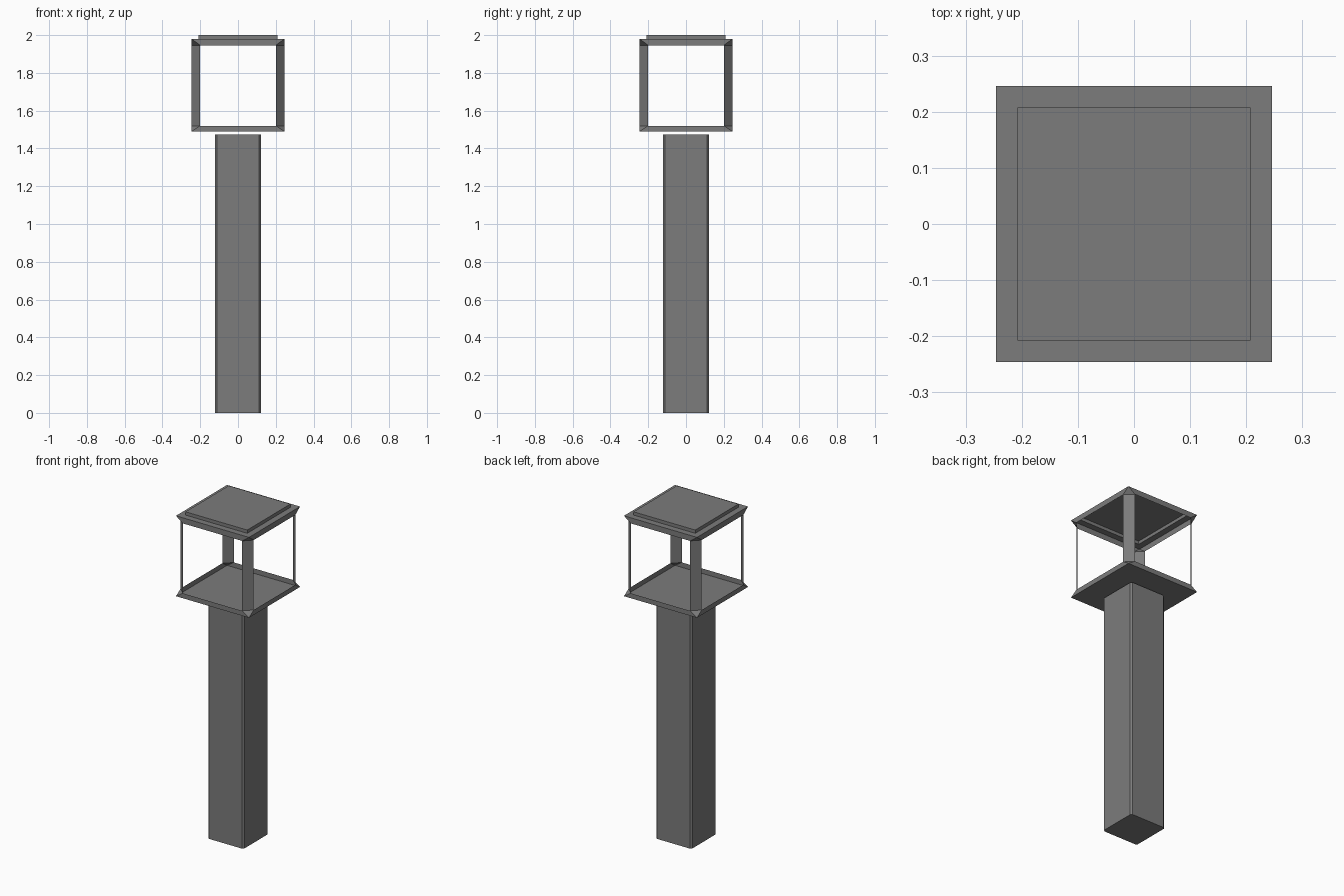
import bpy, bmesh
from mathutils import Matrix
from math import pi

if "Cube" in bpy.data.objects:
    bpy.data.objects.remove(bpy.data.objects["Cube"])

W, IN = 0.246, 0.20            # lantern half width, opening half width
Z0, Z1, Z2, Z3 = 1.49, 1.52, 1.946, 1.98
LID, TOP = 0.208, 2.0

# Dark grey metal
dark = bpy.data.materials.new("dark_grey")
dark.diffuse_color = (0.2, 0.2, 0.2, 1)
dark.use_nodes = True
dark.node_tree.nodes["Principled BSDF"].inputs["Base Color"].default_value = dark.diffuse_color


def finish(bm, name):
    bmesh.ops.remove_doubles(bm, verts=bm.verts, dist=1e-5)
    bmesh.ops.recalc_face_normals(bm, faces=bm.faces)
    me = bpy.data.meshes.new(name)
    bm.to_mesh(me)
    bm.free()
    me.materials.append(dark)
    ob = bpy.data.objects.new(name, me)
    bpy.context.collection.objects.link(ob)
    return ob


# Square post with chamfered vertical edges
bm = bmesh.new()
H, PW = 1.474, 0.242
bmesh.ops.create_cube(bm, size=1, matrix=Matrix.Translation((0, 0, H / 2)) @ Matrix.Diagonal((PW, PW, H, 1)))
edges = [e for e in bm.edges if abs(e.verts[0].co.z - e.verts[1].co.z) > 0.5]
bmesh.ops.bevel(bm, geom=edges, offset=0.01, segments=1, affect='EDGES')
finish(bm, "post")


# Parts made of one side repeated around z
def four_sided(name, faces, caps):
    bm = bmesh.new()
    for k in range(4):
        rot = Matrix.Rotation(k * pi / 2, 4, 'Z').to_3x3()
        for f in faces:
            verts = [bm.verts.new(p) for p in f]
            bmesh.ops.rotate(bm, verts=verts, matrix=rot)
            bm.faces.new(verts)
    for r, z in caps:
        bm.faces.new([bm.verts.new((x * r, y * r, z)) for x, y in ((-1, -1), (1, -1), (1, 1), (-1, 1))])
    return finish(bm, name)


# Open lantern shell: rims, diagonal corner columns, floor and raised hollow lid
a, b = (IN, -W), (W, -IN)
side = [
    [(-W, -W, Z0), (W, -W, Z0), (IN, -W, Z1), (-IN, -W, Z1)],       # lower rim
    [(-IN, -W, Z2), (IN, -W, Z2), (W, -W, Z3), (-W, -W, Z3)],       # upper rim
    [(*a, Z1), (*b, Z1), (*b, Z2), (*a, Z2)],                       # corner column
    [(W, -W, Z0), (*b, Z1), (*a, Z1)],                              # column foot
    [(W, -W, Z3), (*a, Z2), (*b, Z2)],                              # column head
    [(-W, -W, Z3), (W, -W, Z3), (LID, -LID, Z3), (-LID, -LID, Z3)],  # ledge
    [(-LID, -LID, Z3), (LID, -LID, Z3), (LID, -LID, TOP), (-LID, -LID, TOP)],  # lid wall
]
four_sided("lantern_frame", side, [(W, Z0), (LID, TOP)])
